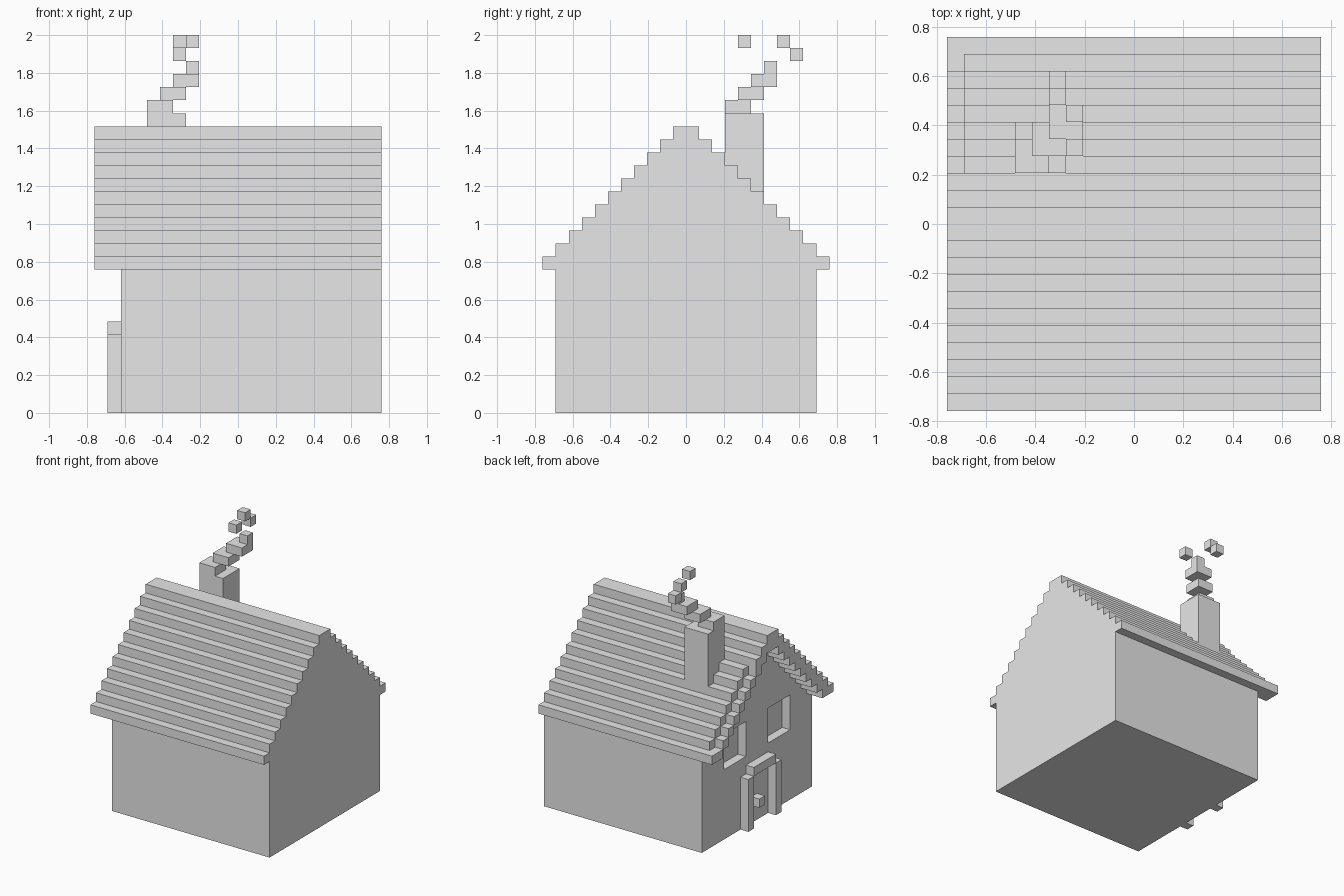
import bpy
import bmesh

if "Cube" in bpy.data.objects:
    bpy.data.objects.remove(bpy.data.objects["Cube"], do_unlink=True)

U = 2 / 29            # one block
MID = 11              # block index of the centre line
EAVES, RIDGE = 11, 22  # block heights of the roof

grey = bpy.data.materials.new("light_grey")
grey.use_nodes = True
grey.diffuse_color = (0.8, 0.8, 0.8, 1)
grey.node_tree.nodes["Principled BSDF"].inputs["Base Color"].default_value = (0.8, 0.8, 0.8, 1)


def place(i, j, k):
    return ((i - MID) * U, (j - MID) * U, k * U)


def finish(name, bm):
    bmesh.ops.recalc_face_normals(bm, faces=bm.faces)
    mesh = bpy.data.meshes.new(name)
    bm.to_mesh(mesh)
    bm.free()
    mesh.materials.append(grey)
    obj = bpy.data.objects.new(name, mesh)
    bpy.context.scene.collection.objects.link(obj)
    return obj


def extrude(bm, outline, i0, i1):
    """Extrude a (y, z) block outline along x."""
    face = bm.faces.new([bm.verts.new(place(i0, j, k)) for j, k in outline])
    ext = bmesh.ops.extrude_face_region(bm, geom=[face], use_keep_orig=True)
    verts = [g for g in ext["geom"] if isinstance(g, bmesh.types.BMVert)]
    bmesh.ops.translate(bm, verts=verts, vec=((i1 - i0) * U, 0, 0))


def profile(name, outline, i0, i1):
    bm = bmesh.new()
    extrude(bm, outline, i0, i1)
    return finish(name, bm)


def blocks(name, boxes):
    """Boxes given as (i0, i1, j0, j1, k0, k1)."""
    bm = bmesh.new()
    for i0, i1, j0, j1, k0, k1 in boxes:
        extrude(bm, [(j0, k0), (j1, k0), (j1, k1), (j0, k1)], i0, i1)
    return finish(name, bm)


def steps(first, last, inset):
    """Right-hand stair edge, from the bottom up."""
    pts = []
    for k in range(first, last):
        j = MID + RIDGE - k - inset
        pts += [(j, k), (j, k + 1)]
    return pts


def mirror(pts):
    return [(2 * MID - j, k) for j, k in reversed(pts)]


# Walls with the stepped gable
inner = steps(EAVES, RIDGE - 2, 2)
outer = steps(EAVES, RIDGE, 0)
walls = profile("walls", [(1, 0), (21, 0), (21, EAVES)] + inner + mirror(inner) + [(1, EAVES)], 2, 22)

# Recessed windows
cutter = blocks("window_cutter", [(1, 3, j, j + 4, 8, 12) for j in (5, 13)])
cutter.hide_render = True
cutter.hide_viewport = True
cut = walls.modifiers.new("windows", "BOOLEAN")
cut.operation = "DIFFERENCE"
cut.solver = "EXACT"
cut.object = cutter

# Stepped roof shell
profile("roof", outer + mirror(outer) + mirror(inner)[::-1] + inner[::-1], 1, 22)

# Roof edge over the door, with thinner blocks on the back slope
edge = [(0, 1, MID - 1, MID + 1, RIDGE - 1, RIDGE)]
for k in range(EAVES, RIDGE - 1):
    half = RIDGE - k
    thin = 1 if 12 <= k <= 18 else 0
    edge.append((0, 1, MID - half, MID - half + 2, k, k + 1))
    edge.append((0, 1, MID + half - 2, MID + half - thin, k, k + 1))
blocks("roof_edge", edge)

# Door surround and knob
blocks("door_posts", [(1, 2, j, j + 1, 0, 6) for j in (8, 13)])
blocks("door_lintel", [(1, 2, 9, 13, 6, 7)])
blocks("door_knob", [(1, 2, 11, 12, 2, 3)])

# Chimney and drifting smoke
blocks("chimney", [(4, 7, 14, 17, 15, 23)])
puffs = [(4, 14, 23, 2), (5, 15, 24, 2), (6, 16, 25, 2), (7, 17, 26, 1),
         (6, 19, 27, 1), (6, 18, 28, 1), (7, 15, 28, 1)]
blocks("smoke", [(i, i + w, j, j + w, k, k + 1) for i, j, k, w in puffs])
